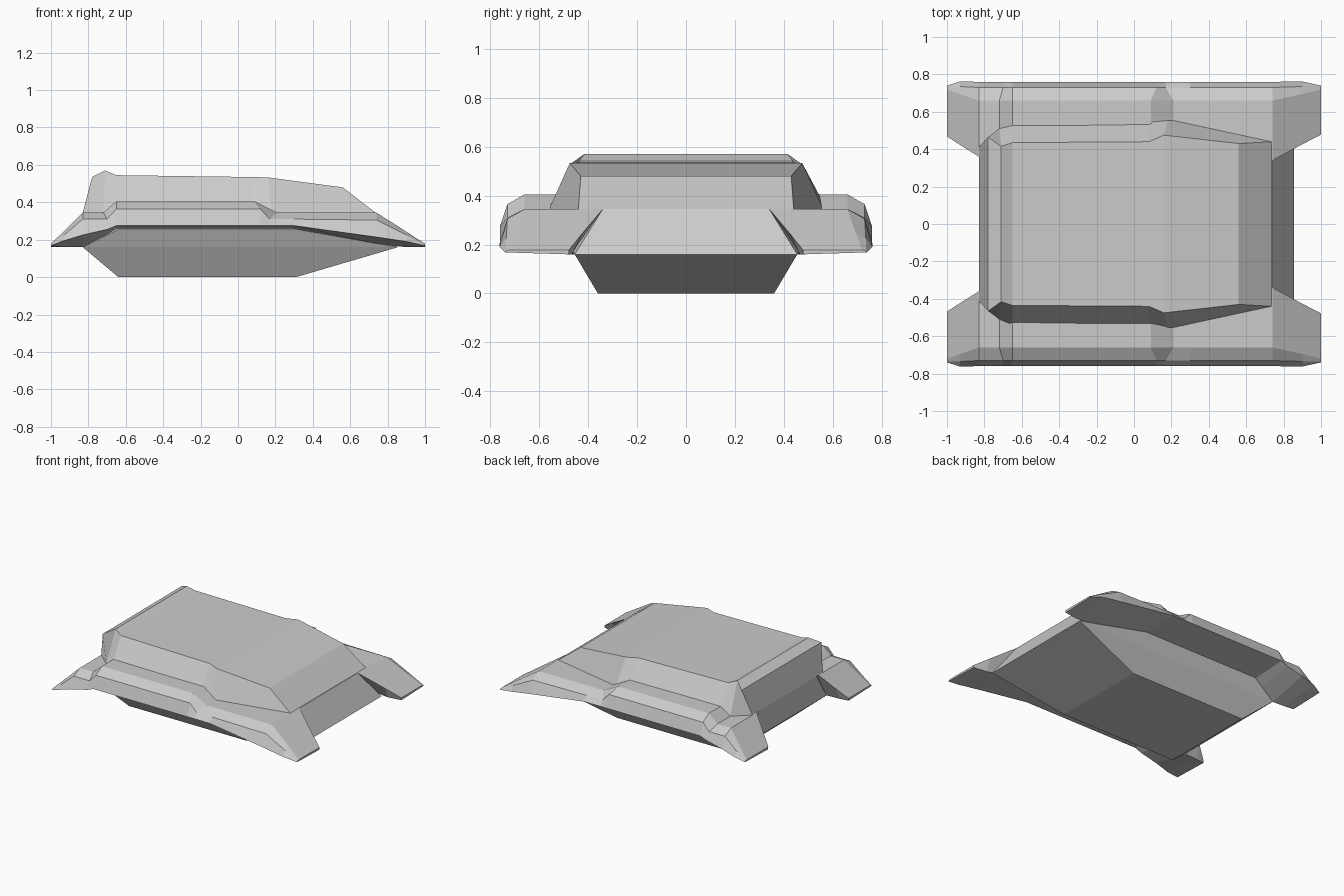
import bpy, bmesh

if "Cube" in bpy.data.objects:
    bpy.data.objects.remove(bpy.data.objects["Cube"])


def finish(bm, name):
    bmesh.ops.recalc_face_normals(bm, faces=bm.faces)
    me = bpy.data.meshes.new(name)
    bm.to_mesh(me)
    bm.free()
    ob = bpy.data.objects.new(name, me)
    bpy.context.collection.objects.link(ob)
    return ob


def loft(name, sections):
    """Skin closed cross-sections and cap both ends."""
    bm = bmesh.new()
    rings = [[bm.verts.new(p) for p in s] for s in sections]
    n = len(rings[0])
    for a, b in zip(rings, rings[1:]):
        for i in range(n):
            j = (i + 1) % n
            bm.faces.new((a[i], a[j], b[j], b[i]))
    bm.faces.new(rings[0])
    bm.faces.new(rings[-1])
    return finish(bm, name)


# Lower hull: tapered tub, convex
bm = bmesh.new()
for x0, x1, y, z in [(-.64, .31, .36, 0), (-.83, .855, .455, .16),
                     (-.64, .31, .50, .256), (-.83, .74, .34, .345)]:
    for x in (x0, x1):
        for s in (-1, 1):
            bm.verts.new((x, s * y, z))
bmesh.ops.convex_hull(bm, input=bm.verts)
bmesh.ops.dissolve_limit(bm, angle_limit=.01, verts=bm.verts, edges=bm.edges)
finish(bm, "lower_hull")

# Upper hull: foot x, foot y, roof x, roof y, roof z
stations = [(-.83, .41, -.78, .465, .535),
            (-.72, .51, -.71, .415, .57),
            (-.65, .565, -.65, .435, .545),
            (.08, .575, .08, .44, .535),
            (.18, .56, .16, .475, .533),
            (.735, .44, .56, .43, .48)]
loft("upper_hull", [[(fx, -fy, .345), (fx, fy, .345), (rx, ry, rz), (rx, -ry, rz)]
                    for fx, fy, rx, ry, rz in stations])


def fender_section(x, inner_low, inner_top, heights, outer=(.66, .73, .76), shift=0):
    """Heights: inner bottom, top, chamfer edge, outer edge."""
    zb, zt, zc, zo = heights
    a, b, c = outer
    return [(x, inner_low, zb), (x, inner_top, zt), (x, a, zt),
            (x + shift, b, zc), (x + shift, c, zo)]


# Side fenders: stepped shell with pointed ends
tip = (.72, .735, .74)
near_tip = (.695, .735, .762)
high = (.256, .405, .365, .275)
low = (.256, .345, .31, .275)
fender = loft("side_fender", [
    fender_section(-1, .47, .468, (.16, .178, .174, .168), tip),
    fender_section(-.93, .46, .423, (.16, .246, .225, .195), near_tip),
    fender_section(-.83, .455, .36, (.16, .345, .31, .225)),
    fender_section(-.72, .45, .38, (.215, .345, .31, .255), shift=.02),
    fender_section(-.65, .45, .40, high),
    fender_section(.09, .45, .40, high, shift=.03),
    fender_section(.21, .45, .40, low, shift=-.04),
    fender_section(.30, .45, .40, low),
    fender_section(.74, .455, .34, (.179, .345, .305, .214)),
    fender_section(.90, .465, .426, (.16, .243, .225, .19), near_tip),
    fender_section(1, .48, .478, (.16, .178, .174, .168), tip)])
mirror = fender.modifiers.new("mirror", 'MIRROR')
mirror.use_axis = (False, True, False)
